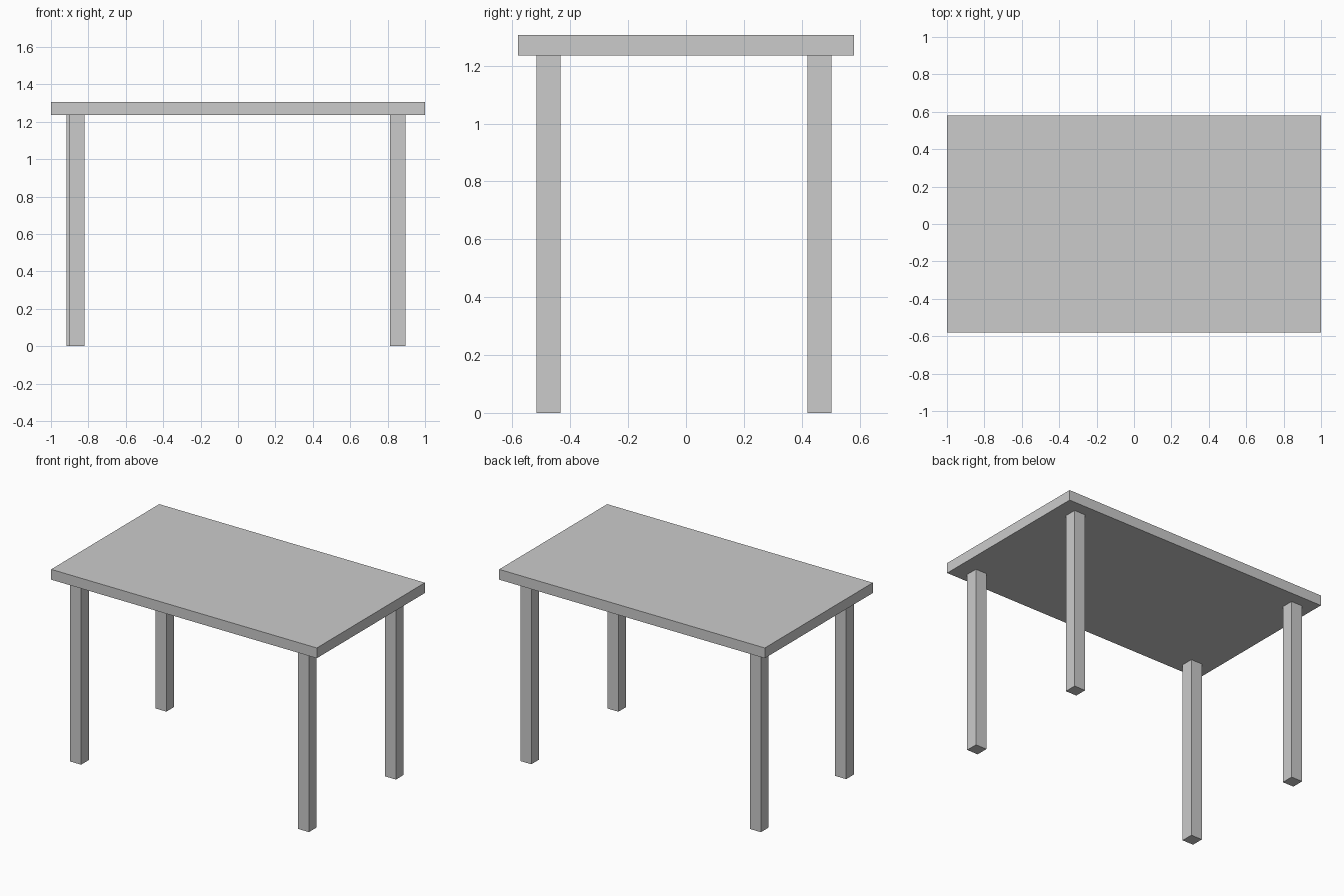
import bpy

if "Cube" in bpy.data.objects:
    bpy.data.objects.remove(bpy.data.objects["Cube"])


def box(name, x0, x1, y0, y1, z0, z1):
    bpy.ops.mesh.primitive_cube_add(
        size=1, location=((x0 + x1) / 2, (y0 + y1) / 2, (z0 + z1) / 2))
    obj = bpy.context.object
    obj.name = name
    obj.scale = (x1 - x0, y1 - y0, z1 - z0)
    bpy.ops.object.transform_apply(location=False, rotation=False, scale=True)
    return obj


TOP, UNDER, LEG = 1.306, 1.236, 0.083

# Table top
box("table_top", -1, 1, -0.581, 0.581, UNDER, TOP)

# Legs, placed by their minimum x and y corner (back left sits slightly further out)
legs = {
    "front_left_leg": (-0.903, -0.516),
    "front_right_leg": (0.812, -0.516),
    "back_left_leg": (-0.916, 0.420),
    "back_right_leg": (0.812, 0.420),
}
for name, (x, y) in legs.items():
    box(name, x, x + LEG, y, y + LEG, 0, UNDER)
